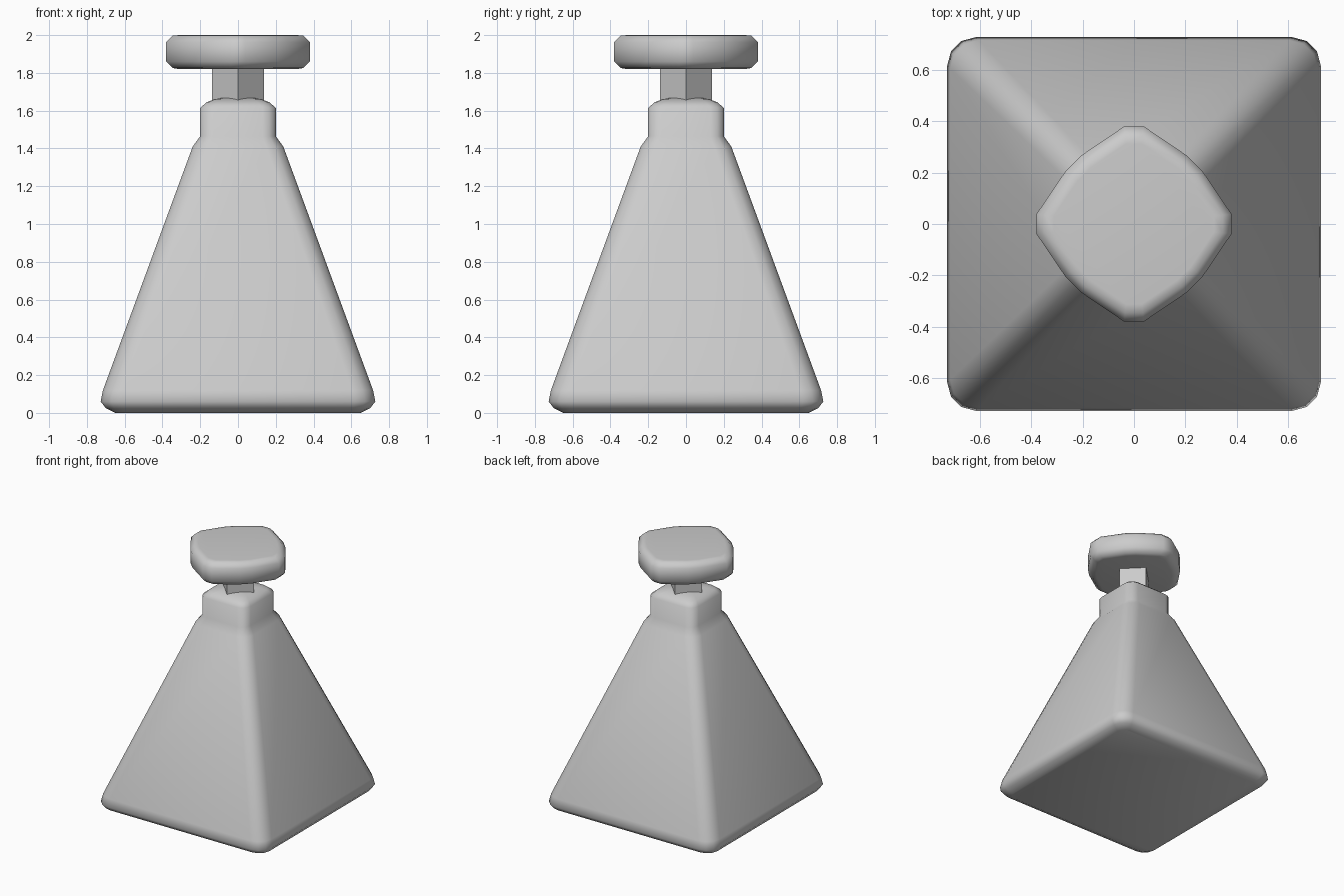
import bpy, bmesh
from math import cos, sin, pi

if "Cube" in bpy.data.objects:
    bpy.data.objects.remove(bpy.data.objects["Cube"])


def loft(name, rings, smooth=True):
    """Skin a closed solid through a stack of equal-length rings."""
    bm = bmesh.new()
    loops = [[bm.verts.new(p) for p in ring] for ring in rings]
    n = len(loops[0])
    for a, b in zip(loops, loops[1:]):
        for i in range(n):
            j = (i + 1) % n
            bm.faces.new((a[i], a[j], b[j], b[i]))
    bm.faces.new(loops[0][::-1])
    bm.faces.new(loops[-1])
    bmesh.ops.recalc_face_normals(bm, faces=bm.faces)
    for f in bm.faces:
        f.smooth = smooth
    me = bpy.data.meshes.new(name)
    bm.to_mesh(me)
    bm.free()
    ob = bpy.data.objects.new(name, me)
    bpy.context.collection.objects.link(ob)
    return ob


def rounded_square(h, r, z, seg=3):
    pts = []
    for q in range(4):
        for k in range(seg + 1):
            a = q * pi / 2 + k * pi / 2 / seg
            cx = (h - r) * (1 if q in (0, 3) else -1)
            cy = (h - r) * (1 if q in (0, 1) else -1)
            pts.append((cx + r * cos(a), cy + r * sin(a), z))
    return pts


# bottle: tapered body, square neck and domed neck top (half width, corner radius, z)
body_profile = [
    (0.65, 0.06, 0.0), (0.70, 0.09, 0.025), (0.727, 0.11, 0.06), (0.715, 0.11, 0.12),
    (0.24, 0.09, 1.41), (0.20, 0.07, 1.465), (0.20, 0.07, 1.615),
    (0.165, 0.06, 1.645), (0.12, 0.05, 1.662), (0.06, 0.03, 1.67),
]
loft("bottle", [rounded_square(*p) for p in body_profile])

# stopper stem: square bar turned 45 degrees
loft("stopper_stem",
     [[(0.137 * cos(q * pi / 2), 0.137 * sin(q * pi / 2), z) for q in range(4)]
      for z in (1.6, 1.84)], smooth=False)

# stopper cap: diamond with bowed sides and bevelled rims
quarter = [(0.38, 0.038), (0.267, 0.205), (0.205, 0.267), (0.038, 0.38)]


def cap_ring(scale, z):
    pts = []
    for q in range(4):
        c, s = round(cos(q * pi / 2)), round(sin(q * pi / 2))
        # walk each quadrant from its axis corner to the next
        pts += [(scale * (c * x - s * y), scale * (s * x + c * y), z) for x, y in quarter]
    return pts


cap_profile = [(0.82, 1.82), (0.91, 1.826), (1.0, 1.86), (1.0, 1.963), (0.91, 1.997), (0.82, 2.0)]
loft("stopper_cap", [cap_ring(*p) for p in cap_profile])
